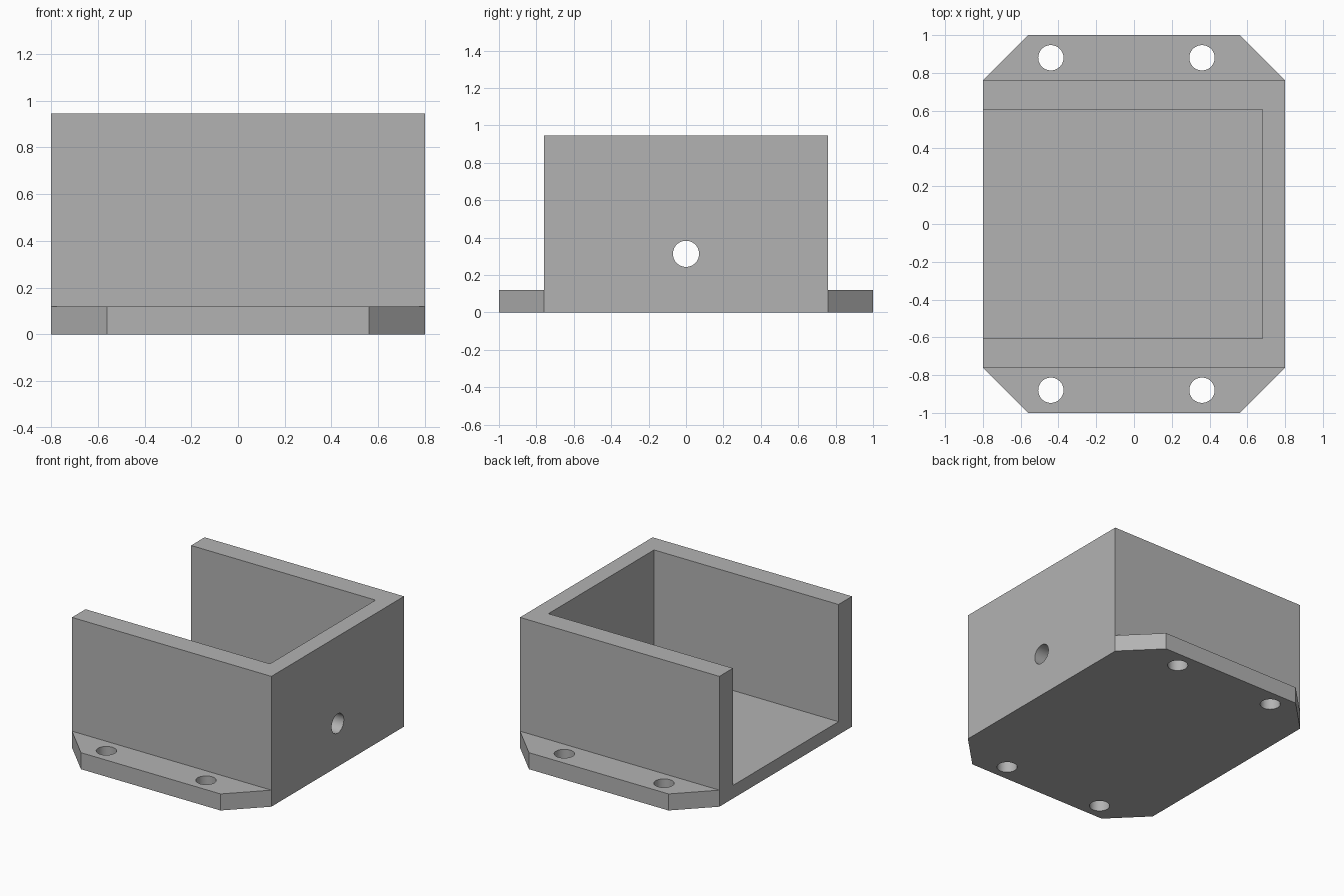
import bpy, bmesh, math
from mathutils import Matrix

cube = bpy.data.objects.get("Cube")
if cube:
    bpy.data.objects.remove(cube, do_unlink=True)

grey = bpy.data.materials.new("plain grey")
grey.use_nodes = True
colour = (0.45, 0.45, 0.45, 1)
grey.diffuse_color = colour
grey.node_tree.nodes["Principled BSDF"].inputs["Base Color"].default_value = colour


def add_object(name, bm):
    bmesh.ops.recalc_face_normals(bm, faces=bm.faces)
    mesh = bpy.data.meshes.new(name)
    bm.to_mesh(mesh)
    bm.free()
    mesh.materials.append(grey)
    obj = bpy.data.objects.new(name, mesh)
    bpy.context.collection.objects.link(obj)
    return obj


def prism(name, outline, z0, z1):
    bm = bmesh.new()
    face = bm.faces.new([bm.verts.new((x, y, z0)) for x, y in outline])
    top = bmesh.ops.extrude_face_region(bm, geom=[face])["geom"]
    verts = [v for v in top if isinstance(v, bmesh.types.BMVert)]
    bmesh.ops.translate(bm, verts=verts, vec=(0, 0, z1 - z0))
    return add_object(name, bm)


def block(name, x0, x1, half_y, z0, z1):
    return prism(name, [(x0, -half_y), (x1, -half_y), (x1, half_y), (x0, half_y)], z0, z1)


def drill(name, centre, radius, depth, rotation=Matrix()):
    bm = bmesh.new()
    bmesh.ops.create_cone(bm, cap_ends=True, segments=48, radius1=radius, radius2=radius,
                          depth=depth, matrix=Matrix.Translation(centre) @ rotation)
    return add_object(name, bm)


def combine(target, tool, operation):
    mod = target.modifiers.new(tool.name, "BOOLEAN")
    mod.operation, mod.solver, mod.object = operation, "EXACT", tool
    bpy.context.view_layer.objects.active = target
    bpy.ops.object.modifier_apply(modifier=mod.name)
    bpy.data.objects.remove(tool, do_unlink=True)


# Mounting plate with chamfered corners, joined to the box body
W, BODY_Y, HEIGHT, PLATE = 0.8, 0.76, 0.945, 0.12
corner = [(W, BODY_Y), (0.56, 1.0)]
outline = corner + [(-x, y) for x, y in reversed(corner)]
outline += [(-x, -y) for x, y in outline]
bracket = prism("open_box_bracket", outline, 0, PLATE)
combine(bracket, block("box_body", -W, W, BODY_Y, 0, HEIGHT), "UNION")

# Pocket open at the top and on one side
combine(bracket, block("pocket_cutter", -1, 0.68, 0.605, 0.095, 1.2), "DIFFERENCE")

# Screw holes in the flanges and the cable hole in the end wall
for x in (-0.44, 0.36):
    for y in (-0.88, 0.88):
        combine(bracket, drill("screw_hole_cutter", (x, y, 0.06), 0.067, 0.4), "DIFFERENCE")
sideways = Matrix.Rotation(math.pi / 2, 4, "Y")
combine(bracket, drill("cable_hole_cutter", (0.74, 0, 0.313), 0.07, 0.3, sideways), "DIFFERENCE")

# Smooth hole walls, crisp edges elsewhere
bpy.ops.object.select_all(action="DESELECT")
bracket.select_set(True)
bpy.context.view_layer.objects.active = bracket
bpy.ops.object.shade_smooth_by_angle(angle=math.radians(30))
